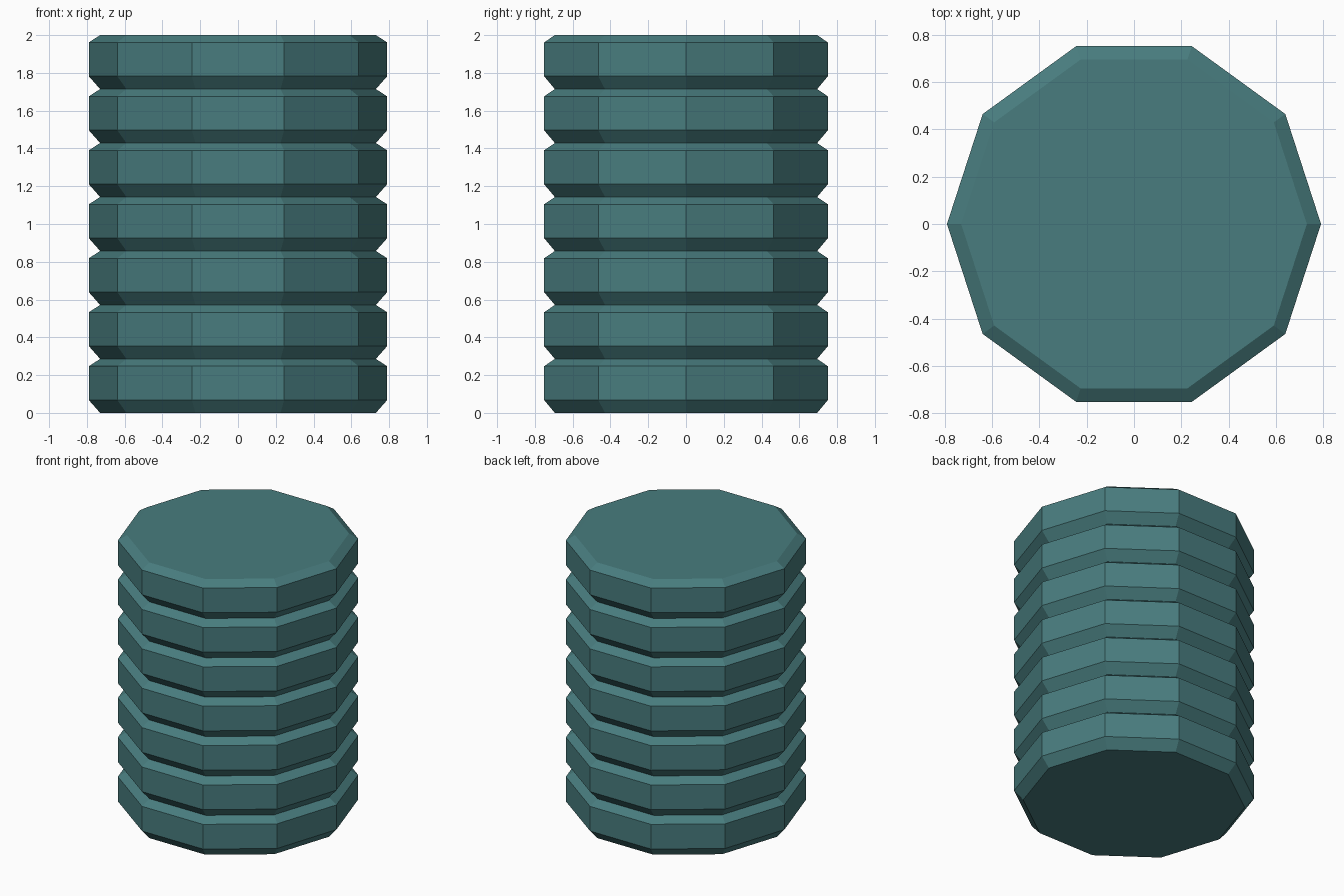
import bpy
import math

cube = bpy.data.objects.get("Cube")
if cube:
    bpy.data.objects.remove(cube, do_unlink=True)

SIDES = 10
COUNT = 7
STEP = 2.0 / COUNT

# Single flat teal colour
teal = bpy.data.materials.new("muted_teal")
teal.use_nodes = True
colour = (0.065, 0.202, 0.209, 1.0)
teal.diffuse_color = colour
teal.node_tree.nodes["Principled BSDF"].inputs["Base Color"].default_value = colour

# Profile of one disc: (radius, height)
profile = [(0.73, 0.0), (0.79, 0.068), (0.79, 0.247), (0.73, STEP)]


def disc_mesh():
    """Ten-sided disc with chamfered rims and closed ends."""
    verts = [(r * math.cos(math.tau * i / SIDES), r * math.sin(math.tau * i / SIDES), z)
             for r, z in profile for i in range(SIDES)]
    faces = []
    for ring in range(len(profile) - 1):
        low, high = ring * SIDES, (ring + 1) * SIDES
        for i in range(SIDES):
            j = (i + 1) % SIDES
            faces.append((low + i, low + j, high + j, high + i))
    faces.append(tuple(reversed(range(SIDES))))
    faces.append(tuple(range(len(verts) - SIDES, len(verts))))
    mesh = bpy.data.meshes.new("disc")
    mesh.from_pydata(verts, [], faces)
    mesh.materials.append(teal)
    mesh.update()
    return mesh


# Stack of identical discs
mesh = disc_mesh()
for n in range(COUNT):
    disc = bpy.data.objects.new(f"stacked_disc_{n + 1}", mesh)
    disc.location.z = n * STEP
    bpy.context.collection.objects.link(disc)
